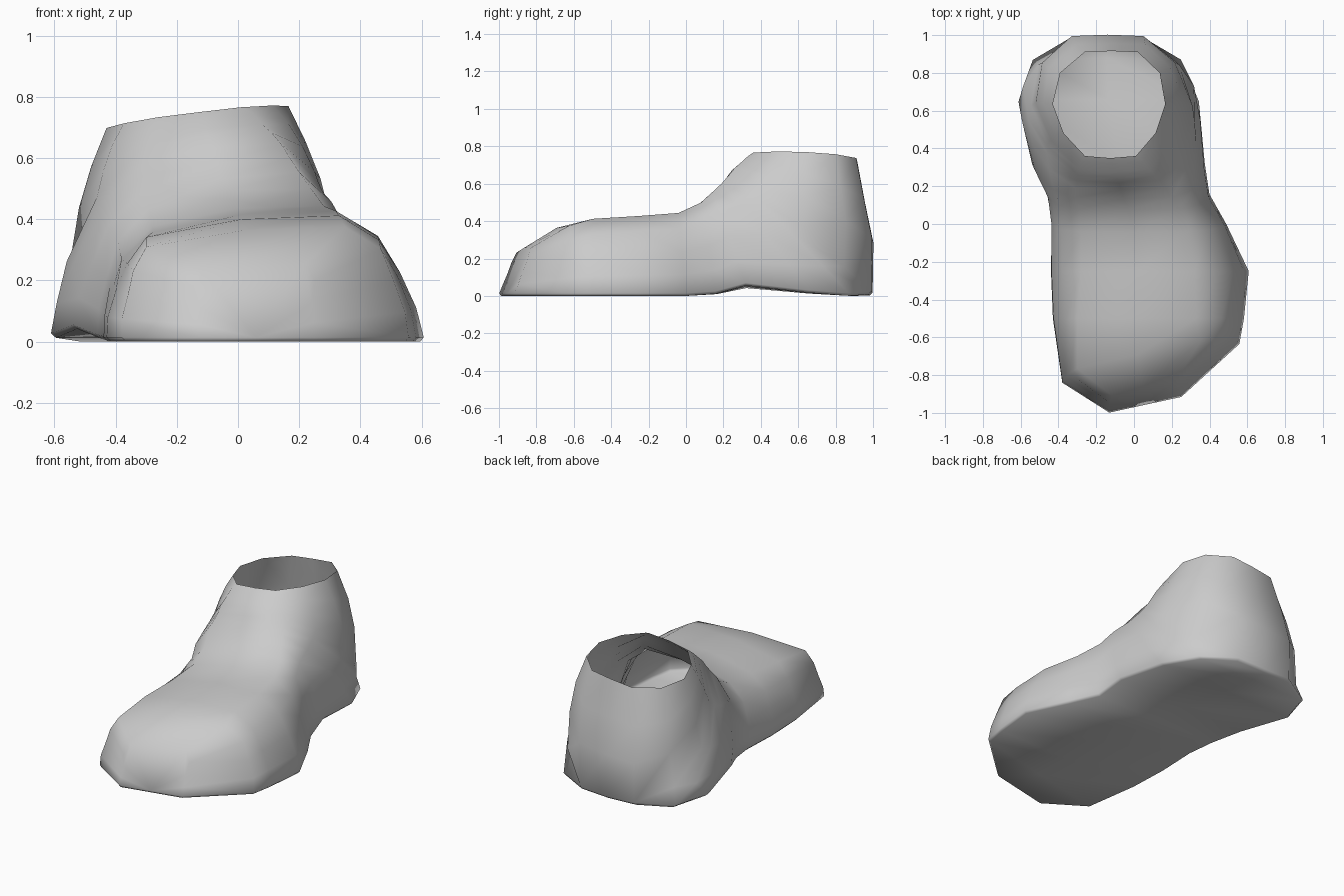
import bpy, bmesh, math
from mathutils import Vector

if "Cube" in bpy.data.objects:
    bpy.data.objects.remove(bpy.data.objects["Cube"])

# Rings fan from the toe, under the heel and up to the ankle opening.
# lower end (y, z), upper end (y, z), left x (low, mid, top), right x (low, mid, top)
RINGS = [
    (-.975, 0, -.88, .24, -.13, -.13, -.12, .25, .24, .22),
    (-.76, 0, -.70, .34, -.38, -.36, -.30, .56, .51, .35),
    (-.50, 0, -.50, .375, -.43, -.40, -.30, .585, .52, .33),
    (-.25, 0, -.25, .39, -.44, -.41, -.28, .61, .53, .32),
    (.00, 0, -.04, .41, -.43, -.42, -.28, .49, .45, .28),
    (.16, .01, .08, .47, -.46, -.43, -.29, .40, .37, .24),
    (.32, .05, .14, .53, -.54, -.48, -.31, .375, .35, .20),
    (.66, .015, .19, .58, -.61, -.54, -.31, .34, .33, .17),
    (.88, 0, .23, .63, -.53, -.56, -.30, .24, .32, .14),
    (.99, .01, .26, .67, -.34, -.545, -.30, .05, .31, .11),
    (.995, .30, .29, .70, -.33, -.52, -.29, .05, .27, .08),
    (.95, .52, .33, .74, -.31, -.48, -.28, .06, .22, .05),
    (.91, .735, .36, .765, -.26, -.43, -.26, .02, .165, .01),
]


def ring_points(index, ring):
    low, top = Vector((0, *ring[:2])), Vector((0, *ring[2:4]))
    left, right = ring[4:7], ring[7:10]
    ctrl = []
    for x, f in [*zip(left, (0, .5, 1)), *zip(reversed(right), (1, .5, 0))]:
        p = low.lerp(top, f)
        p.x = x
        # slanted toe line, and upper surface rising towards the inner side
        if p.y < -.6:
            p.y += .22 * x
        p.z += .12 * x * min(1, p.z / .4)
        ctrl.append(p)
    # round the ring with an extra bulged point between each control pair
    low_bulge = {7: .015, 8: .04}.get(index, .1 if index > 8 else .01)
    crown = .0625 if index < 6 else .02
    left_shoulder = .02 if index in (1, 2) else .0625
    bulge = [low_bulge, left_shoulder, crown, .0625, low_bulge,
             .01 if index > 8 else 0]
    pts = []
    for i, p in enumerate(ctrl):
        q, before, after = ctrl[(i + 1) % 6], ctrl[i - 1], ctrl[(i + 2) % 6]
        pts += [p, (p + q) / 2 + bulge[i] * (p + q - before - after)]
    for p in pts:
        p.z = max(p.z, 0)
    return pts


# Shoe shell: lofted rings, closed at the toe and open at the ankle
bm = bmesh.new()
loops = [[bm.verts.new(p) for p in ring_points(i, r)] for i, r in enumerate(RINGS)]
for a, b in zip(loops, loops[1:]):
    for i in range(12):
        j = (i + 1) % 12
        bm.faces.new((a[i], a[j], b[j], b[i]))
bm.faces.new(loops[0])
bmesh.ops.recalc_face_normals(bm, faces=bm.faces)

# Narrow chamfer around the sole
sole_edges = [e for e in bm.edges if len(e.link_faces) == 2
              and e.calc_face_angle() > math.radians(55)
              and max(v.co.z for v in e.verts) < .08]
bmesh.ops.bevel(bm, geom=sole_edges, offset=.014, segments=1,
                affect='EDGES', clamp_overlap=True)

mesh = bpy.data.meshes.new("shoe_shell")
bm.to_mesh(mesh)
bm.free()
shoe = bpy.data.objects.new("shoe_shell", mesh)
bpy.context.collection.objects.link(shoe)
bpy.context.view_layer.objects.active = shoe
shoe.select_set(True)
bpy.ops.object.shade_smooth_by_angle(angle=math.radians(80))
